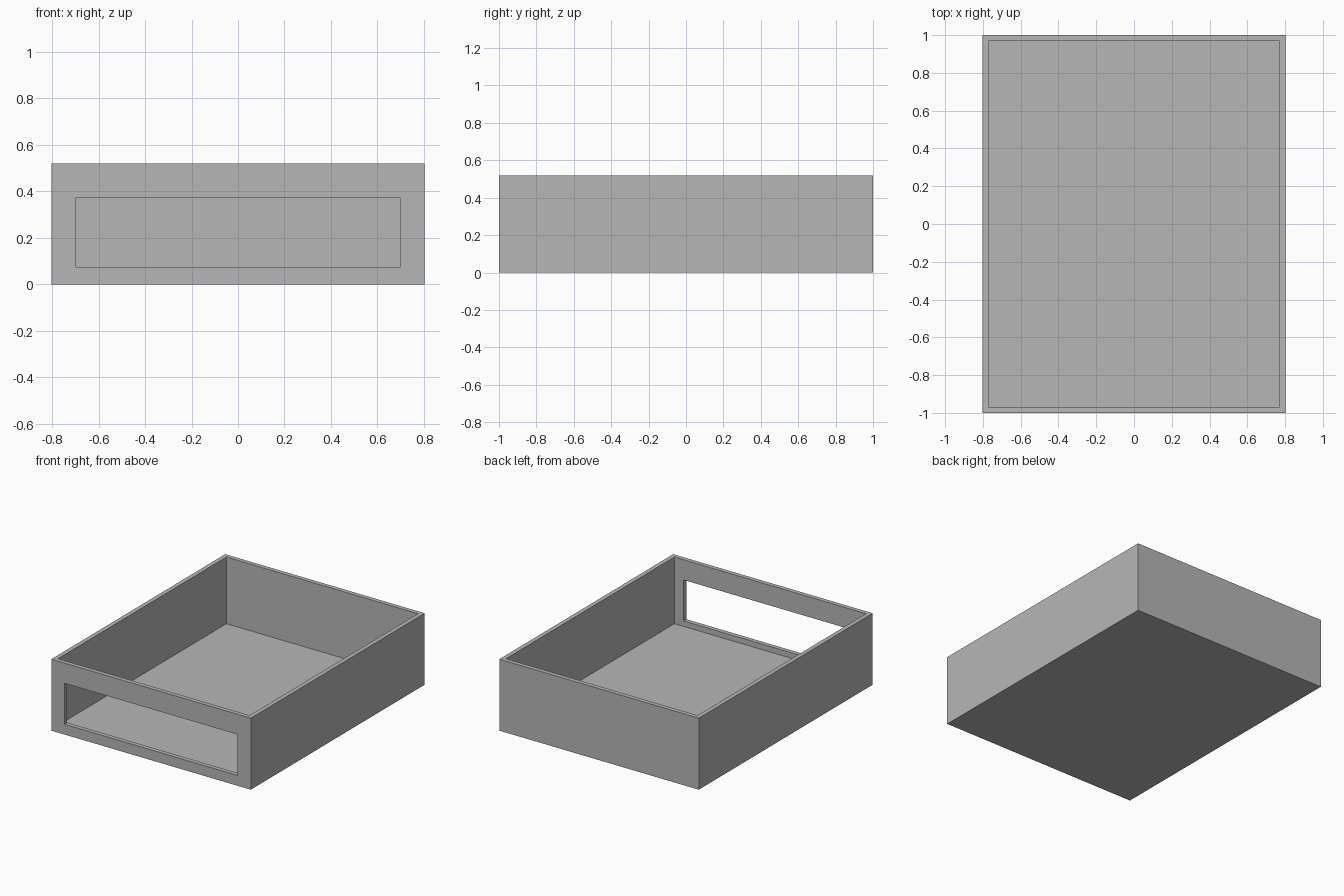
import bpy
import bmesh

cube = bpy.data.objects.get("Cube")
if cube:
    bpy.data.objects.remove(cube, do_unlink=True)

# Overall sizes
HALF_X, HALF_Y, HEIGHT = 0.803, 1.0, 0.52
WALL, FLOOR = 0.032, 0.035
SLOT_X, SLOT_BOTTOM, SLOT_TOP = 0.697, 0.075, 0.373

grey = bpy.data.materials.new("plain grey")
grey.use_nodes = True
colour = (0.47, 0.47, 0.47, 1)
grey.diffuse_color = colour
grey.node_tree.nodes["Principled BSDF"].inputs["Base Color"].default_value = colour


def box(name, low, high):
    """Box between two opposite corners."""
    bm = bmesh.new()
    bmesh.ops.create_cube(bm, size=1)
    for v in bm.verts:
        v.co = [high[i] if v.co[i] > 0 else low[i] for i in range(3)]
    mesh = bpy.data.meshes.new(name)
    bm.to_mesh(mesh)
    bm.free()
    mesh.materials.append(grey)
    obj = bpy.data.objects.new(name, mesh)
    bpy.context.collection.objects.link(obj)
    return obj


def cut(target, cutter):
    """Subtract a hidden cutter from the target."""
    cutter.hide_render = True
    cutter.hide_set(True)
    cutter.display_type = 'WIRE'
    mod = target.modifiers.new(cutter.name, 'BOOLEAN')
    mod.operation = 'DIFFERENCE'
    mod.solver = 'EXACT'
    mod.object = cutter


# Solid tray body, hollowed from above
tray = box("tray", (-HALF_X, -HALF_Y, 0), (HALF_X, HALF_Y, HEIGHT))
inner_x, inner_y = HALF_X - WALL, HALF_Y - WALL
hollow = box("hollow_cutter", (-inner_x, -inner_y, FLOOR),
             (inner_x, inner_y, HEIGHT + WALL))
cut(tray, hollow)

# Wide opening through the front wall only
opening = box("front_opening_cutter", (-SLOT_X, -HALF_Y - WALL, SLOT_BOTTOM),
              (SLOT_X, -inner_y + WALL, SLOT_TOP))
cut(tray, opening)

# Apply the cuts and remove the cutters
bpy.context.view_layer.update()
graph = bpy.context.evaluated_depsgraph_get()
finished = bpy.data.meshes.new_from_object(tray.evaluated_get(graph))
tray.modifiers.clear()
tray.data = finished
for cutter in (hollow, opening):
    bpy.data.objects.remove(cutter, do_unlink=True)
